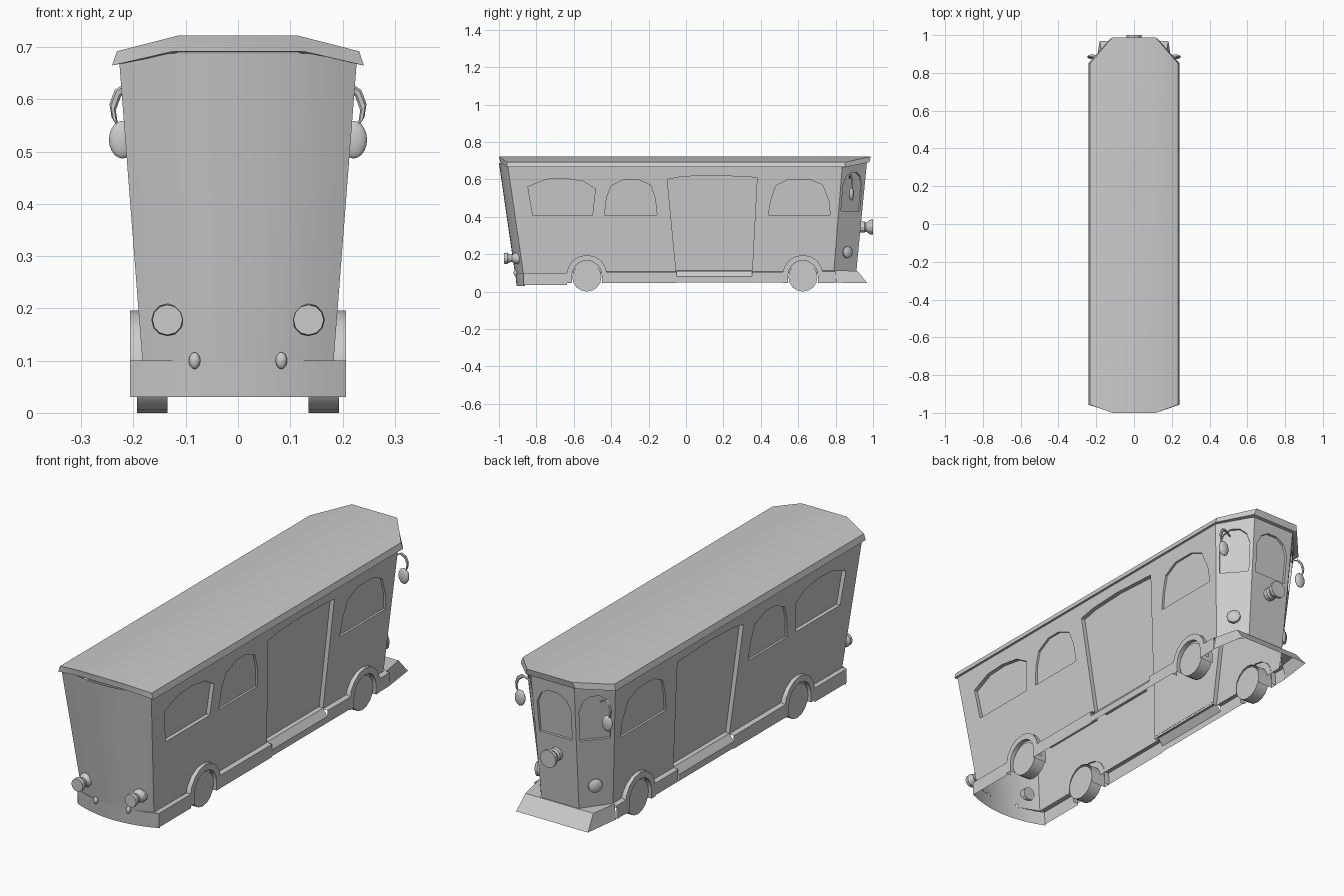
import bpy, bmesh
from math import sin, cos, pi
from mathutils import Vector

if "Cube" in bpy.data.objects:
    bpy.data.objects.remove(bpy.data.objects["Cube"])


def make(name, verts, faces, smooth=True):
    bm = bmesh.new()
    vs = [bm.verts.new(v) for v in verts]
    for f in faces:
        bm.faces.new([vs[i] for i in f])
    bmesh.ops.recalc_face_normals(bm, faces=bm.faces)
    me = bpy.data.meshes.new(name)
    bm.to_mesh(me)
    bm.free()
    ob = bpy.data.objects.new(name, me)
    bpy.context.collection.objects.link(ob)
    if smooth:
        shade(ob)
    return ob


def shade(ob):
    bpy.ops.object.select_all(action='DESELECT')
    ob.select_set(True)
    bpy.context.view_layer.objects.active = ob
    bpy.ops.object.shade_smooth_by_angle(angle=0.5)


def strips(rings, closed=True, caps=False, base=0):
    """Vertices and quads joining equal-length rings."""
    n = len(rings[0])
    verts = [p for r in rings for p in r]
    faces = [[base + k * n + i, base + k * n + (i + 1) % n,
              base + (k + 1) * n + (i + 1) % n, base + (k + 1) * n + i]
             for k in range(len(rings) - 1) for i in range(n if closed else n - 1)]
    if caps:
        last = base + (len(rings) - 1) * n
        faces += [[base + i for i in range(n)], [last + i for i in range(n)]]
    return verts, faces


def lathe(name, centre, axis, profile, n=12):
    q = Vector(axis).to_track_quat('Z', 'Y')
    rings = [[Vector(centre) + q @ Vector((r * cos(2 * pi * i / n), r * sin(2 * pi * i / n), d))
              for i in range(n)] for r, d in profile]
    return make(name, *strips(rings, caps=True))


# Body outline at a given height: curved nose, flared sides, faceted tail
Z0, Z1 = 0.1, 0.688


def dims(z):
    t = (z - Z0) / (Z1 - Z0)
    pairs = [(.183, .2285), (-.87, -.955), (.79, .837), (.095, .11), (.91, .967)]
    return [a + (b - a) * t for a, b in pairs]


def nose(w, y, z, n=10):
    return [(w * u, y - .045 * (1 - u * u), z) for u in (2 * i / n - 1 for i in range(n + 1))]


def body_ring(z):
    w, yn, yc, e, ye = dims(z)
    return nose(w, yn, z) + [(w, yc, z), (e, ye, z), (-e, ye, z), (-w, yc, z)]


body = make("body_shell", *strips([body_ring(Z0), body_ring(Z1)], caps=True), smooth=False)

# Recess cutters for windows and doors
cut_v, cut_f = [], []


def add_cutter(inner, outer):
    v, f = strips([inner, outer], caps=True, base=len(cut_v))
    cut_v.extend(v)
    cut_f.extend(f)


side_openings = [
    (.018, [(-.82, .41), (-.50, .41), (-.485, .55), (-.55, .59), (-.65, .605), (-.75, .60), (-.845, .56)]),
    (.010, [(-.435, .41), (-.155, .41), (-.165, .50), (-.19, .57), (-.26, .60), (-.33, .60), (-.40, .565), (-.425, .50)]),
    (.010, [(.44, .41), (.77, .41), (.765, .48), (.73, .57), (.66, .60), (.55, .60), (.48, .565), (.455, .49)]),
    (.020, [(-.05, .08), (.352, .08), (.38, .61), (.15, .622), (-.02, .615), (-.10, .60)]),
]
for s in (-1, 1):
    for depth, poly in side_openings:
        add_cutter([(s * (dims(z)[0] - depth), y, z) for y, z in poly],
                   [(s * .3, y, z) for y, z in poly])

arch = [(.1, .43), (.9, .43), (.9, .57), (.8, .615), (.62, .638),
        (.38, .638), (.2, .615), (.1, .57)]


def tail_facet(kind, u, z):
    w, yn, yc, e, ye = dims(z)
    if kind == 0:
        return Vector((-e + 2 * e * u, ye, z))
    return Vector((kind * (w + (e - w) * u), yc + (ye - yc) * u, z))


for kind in (-1, 0, 1):
    normal = Vector((kind * .75, .66 if kind else 1, 0))
    pts = [tail_facet(kind, u, z) for u, z in arch]
    add_cutter([p - normal * .012 for p in pts], [p + normal * .05 for p in pts])

cutter = make("recess_cutter", cut_v, cut_f, smooth=False)
mod = body.modifiers.new("recesses", 'BOOLEAN')
mod.object, mod.operation, mod.solver = cutter, 'DIFFERENCE', 'EXACT'
dg = bpy.context.evaluated_depsgraph_get()
cut_mesh = bpy.data.meshes.new_from_object(body.evaluated_get(dg))
body.modifiers.clear()
body.data = cut_mesh
bpy.data.objects.remove(cutter)
# Open the underside and the hidden top
bm = bmesh.new()
bm.from_mesh(cut_mesh)
caps = [f for f in bm.faces if all(v.co.z < Z0 + .001 for v in f.verts)
        or all(v.co.z > Z1 - .001 for v in f.verts)]
bmesh.ops.delete(bm, geom=caps, context='FACES')
bm.to_mesh(cut_mesh)
bm.free()
shade(body)


# Roof with fascia and soffit
def roof_ring(a, b, za, zb, y0, y1, y2, y3):
    half = [(a, y0, za), (b, y1, zb), (b, y2, zb), (a, y3, za)]
    return half + [(-x, y, z) for x, y, z in reversed(half)]


rv, rf = strips([roof_ring(.115, .232, .722, .692, -1, -.957, .85, .988),
                 roof_ring(.125, .241, .692, .665, -.993, -.957, .852, .98),
                 roof_ring(.112, .226, .690, .668, -.985, -.95, .834, .962)])
rf += [[0, 1, 2, 3], [0, 3, 4, 7], [4, 5, 6, 7]]
make("roof", rv, rf)

# Nose skirt below the body
make("nose_skirt", *strips([nose(.183, -.87, .1), nose(.207, -.868, .1),
                            nose(.207, -.861, .03)], closed=False))

# Tail bumper: ledge plus flared apron
w, yn, yc, e, ye = dims(.11)
half_rings = [[(w, .795, .112), (e, .912, .11)],
              [(.195, .795, .114), (.172, .917, .11)],
              [(.207, .803, .048), (.182, .97, .045)]]
make("tail_bumper", *strips([r + [(-x, y, z) for x, y, z in reversed(r)] for r in half_rings],
                            closed=False))

# Side skirts, door steps, wheel arches, wheels
skirts = [(-.868, -.635, .1, .1, .036), (-.425, -.05, .108, .105, .046),
          (.352, .52, .108, .105, .05), (.73, .80, .112, .108, .047)]
axles = (-.53, .625)
for s in (-1, 1):
    for y0, y1, zt, zo, zb in skirts:
        prof = [(.184, zt), (.207, zo), (.207, zb)]
        make("side_skirt", *strips([[(s * x, y, z) for x, z in prof] for y in (y0, y1)], closed=False))
    step = [(.163, .112), (.184, .11), (.208, .08), (.207, .05)]
    make("door_step", *strips([[(s * x, y, z) for x, z in step] for y in (-.05, .352)], closed=False))
    for yc0 in axles:
        path = [(1, 0, -.042)] + [(cos(pi * i / 8), sin(pi * i / 8), 0) for i in range(9)] + [(-1, 0, -.042)]
        rings = [[(s * x, yc0 + r * c, .087 + r * k + d)
                  for x, r in ((.183, .109), (.207, .109), (.207, .08), (.135, .08))]
                 for c, k, d in path]
        make("wheel_arch", *strips(rings, closed=False))
        lathe("wheel", (s * .135, yc0, .078), (s, 0, 0), [(.078, 0), (.078, .058)], 16)

    # Nose headlights and small marker lamps
    lathe("nose_headlight", (s * .135, -.895, .178), (0, -1, 0),
          [(.031, -.01), (.031, .015), (.019, .035), (.022, .05), (.03, .06), (.029, .077)])
    bpy.ops.mesh.primitive_uv_sphere_add(segments=12, ring_count=8, location=(s * .083, -.912, .1))
    lamp = bpy.context.object
    lamp.name, lamp.scale = "marker_lamp", (.011, .01, .016)
    shade(lamp)

    # Tail corner lamps
    lathe("tail_corner_lamp", tail_facet(s, .52, .21), (s * .79, .61, .05),
          [(.031, -.01), (.031, .008), (.022, .014), (.008, .017)])

    # Mirrors on curved arms
    bpy.ops.mesh.primitive_uv_sphere_add(segments=16, ring_count=10, location=(s * .221, .885, .523))
    mirror = bpy.context.object
    mirror.name, mirror.scale = "mirror", (.026, .013, .036)
    shade(mirror)
    arm_pts = [(.18, .875, .61), (.21, .88, .625), (.23, .885, .612),
               (.24, .886, .585), (.236, .886, .56), (.224, .885, .54)]
    rings = [[(s * (x + .006 * cos(a)), y + .005 * sin(a), z + .006 * cos(a))
              for a in (2 * pi * i / 6 for i in range(6))] for x, y, z in arm_pts]
    make("mirror_arm", *strips(rings, caps=True))

# Central tail headlight
lathe("tail_headlight", (0, .932, .345), (0, 1, 0),
      [(.03, -.01), (.03, .022), (.024, .03), (.04, .055), (.04, .068)])
